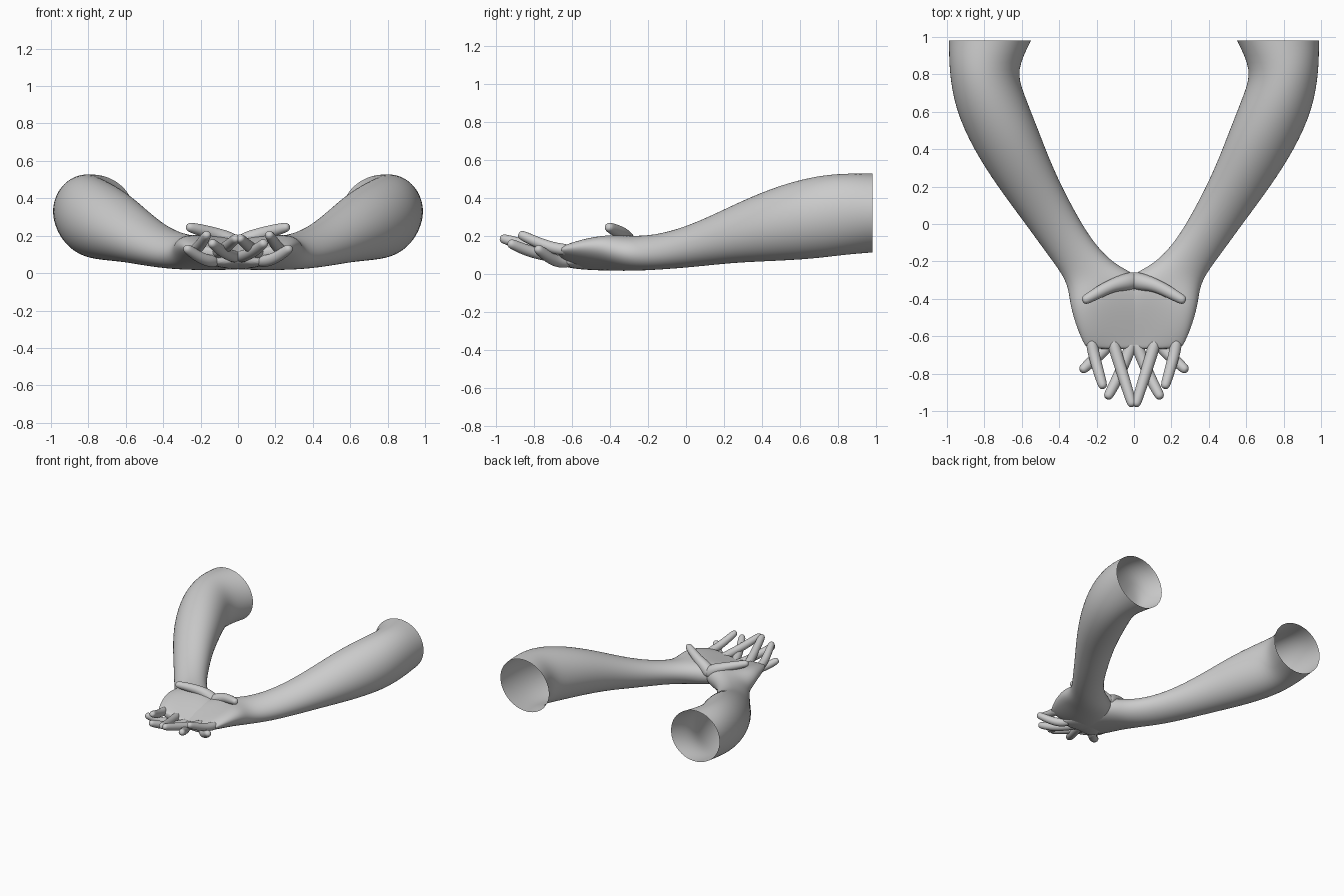
import bpy, bmesh, math
from mathutils import Vector

if "Cube" in bpy.data.objects:
    bpy.data.objects.remove(bpy.data.objects["Cube"])


def finish(name, rings, cap_start, cap_end):
    """Bridge rings of points into a smooth skin, mirrored across x = 0."""
    bm = bmesh.new()
    loops = [[bm.verts.new(p) for p in ring] for ring in rings]
    n = len(loops[0])
    for a, b in zip(loops, loops[1:]):
        for i in range(n):
            j = (i + 1) % n
            bm.faces.new((a[i], a[j], b[j], b[i]))
    if cap_start:
        bm.faces.new(loops[0])
    if cap_end:
        bm.faces.new(loops[-1])
    bmesh.ops.recalc_face_normals(bm, faces=bm.faces)
    mesh = bpy.data.meshes.new(name)
    bm.to_mesh(mesh)
    bm.free()
    for f in mesh.polygons:
        f.use_smooth = True
    ob = bpy.data.objects.new(name, mesh)
    bpy.context.collection.objects.link(ob)
    sub = ob.modifiers.new("smooth", "SUBSURF")
    sub.levels = sub.render_levels = 2
    mir = ob.modifiers.new("other_side", "MIRROR")
    mir.use_mirror_merge = False
    return ob


def arm_ring(outer, inner, h, cup, n=20):
    """Oval section between two edge points, half height h, palm hollow cup."""
    o, i = Vector(outer), Vector(inner)
    c, half = (o + i) / 2, (o - i) / 2
    pts = []
    for k in range(n):
        t = 2 * math.pi * k / n
        p = c + half * (1.01 * math.cos(t))
        p.z += h * math.sin(t)
        if math.sin(t) > 0:
            p.z -= cup * math.sin(t) ** 4
        pts.append(p)
    return pts


def digit(name, path, radii, n=10):
    """Tapered round finger along a path with a rounded tip."""
    pts = [Vector(p) for p in path]
    end = (pts[-1] - pts[-2]).normalized()
    r = radii[-1]
    radii = list(radii) + [r * 0.8, r * 0.4]
    pts += [pts[-1] + end * r * 0.65, pts[-1] + end * r]
    rings = []
    for k, p in enumerate(pts):
        d = (pts[min(k + 1, len(pts) - 1)] - pts[max(k - 1, 0)]).normalized()
        side = d.cross(Vector((0, 0, 1))).normalized()
        up = side.cross(d)
        rings.append([p + radii[k] * (side * math.cos(a) + up * math.sin(a))
                      for a in (2 * math.pi * i / n for i in range(n))])
    return finish(name, rings, True, True)


# Arm, wrist and palm: outer edge, inner edge, half height, hollow
sections = [
    ((0.99, 0.98, 0.33), (0.55, 0.98, 0.31), 0.210, 0),
    ((0.99, 0.83, 0.33), (0.63, 0.82, 0.30), 0.217, 0),
    ((0.96, 0.62, 0.30), (0.59, 0.70, 0.29), 0.220, 0),
    ((0.86, 0.40, 0.25), (0.51, 0.50, 0.27), 0.195, 0),
    ((0.73, 0.20, 0.20), (0.43, 0.29, 0.22), 0.153, 0),
    ((0.58, 0.00, 0.14), (0.33, 0.09, 0.16), 0.115, 0),
    ((0.45, -0.18, 0.10), (0.22, -0.10, 0.13), 0.093, 0),
    ((0.36, -0.30, 0.10), (0.10, -0.22, 0.115), 0.092, 0),
    ((0.345, -0.40, 0.13), (0.00, -0.26, 0.11), 0.105, 0.02),
    ((0.335, -0.46, 0.145), (-0.10, -0.36, 0.10), 0.105, 0.035),
    ((0.305, -0.56, 0.145), (-0.15, -0.54, 0.07), 0.080, 0.035),
    ((0.265, -0.65, 0.13), (-0.17, -0.64, 0.06), 0.048, 0.02),
    ((0.245, -0.67, 0.125), (-0.155, -0.67, 0.065), 0.025, 0.0),
]
finish("arm_and_palm", [arm_ring(*s) for s in sections], False, True)

# Fingers, crossing those of the other hand
digit("index_finger", [(0.23, -0.60, 0.125), (0.22, -0.68, 0.13),
                       (0.195, -0.77, 0.16), (0.17, -0.855, 0.20)],
      [0.034, 0.033, 0.031, 0.028])
digit("middle_finger", [(0.12, -0.60, 0.105), (0.10, -0.68, 0.115),
                        (0.055, -0.82, 0.145), (0.015, -0.95, 0.182)],
      [0.035, 0.034, 0.032, 0.029])
digit("ring_finger", [(0.0, -0.60, 0.085), (-0.03, -0.69, 0.09),
                      (-0.085, -0.82, 0.115), (-0.133, -0.91, 0.155)],
      [0.035, 0.034, 0.032, 0.029])
digit("little_finger", [(-0.11, -0.60, 0.065), (-0.15, -0.67, 0.062),
                        (-0.21, -0.72, 0.085), (-0.265, -0.77, 0.125)],
      [0.035, 0.034, 0.032, 0.029])

# Thumb, rising from the heel of the hands
digit("thumb", [(-0.02, -0.30, 0.12), (0.04, -0.31, 0.175),
                (0.11, -0.325, 0.205), (0.18, -0.36, 0.225),
                (0.25, -0.40, 0.243)],
      [0.055, 0.05, 0.038, 0.035, 0.029])
